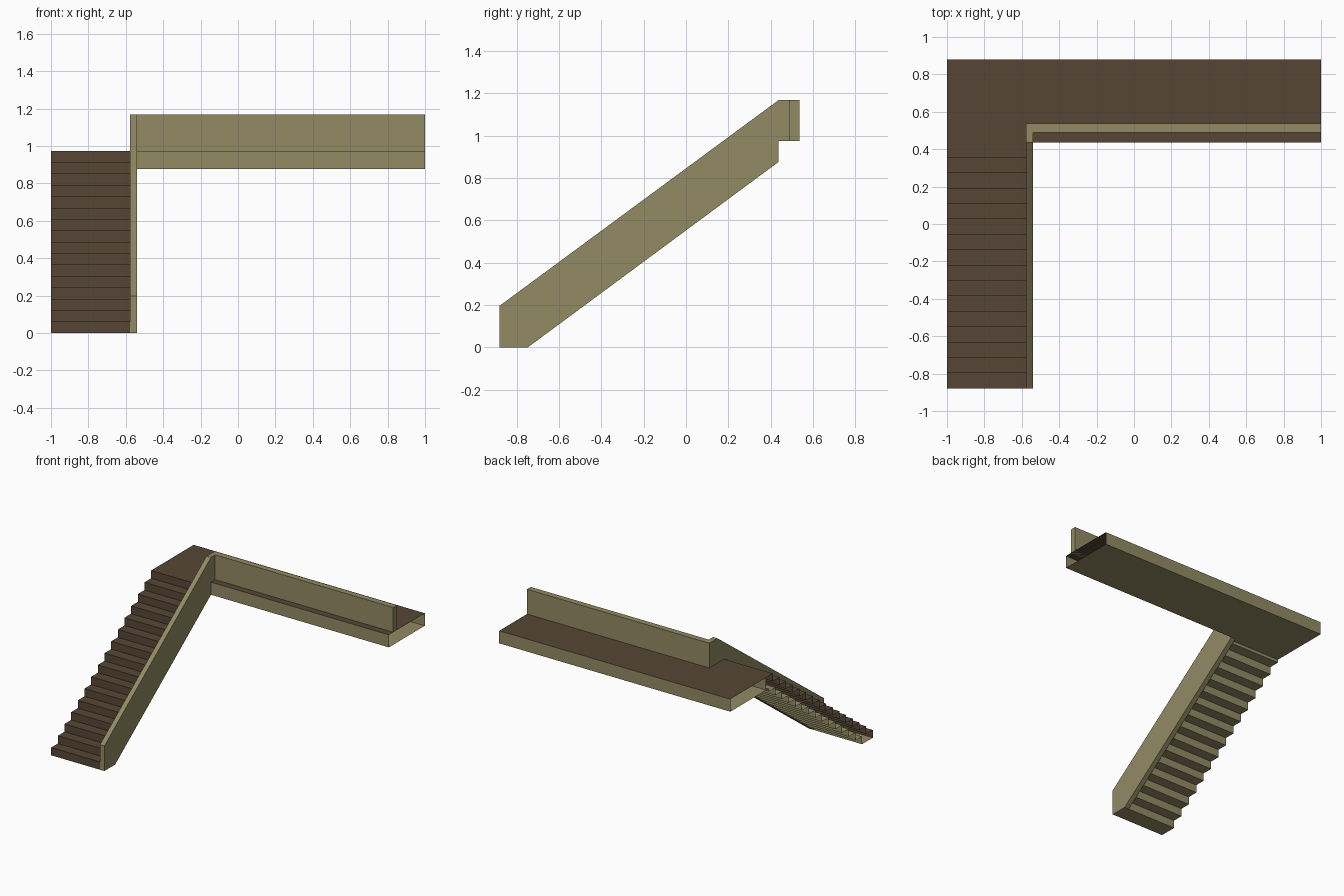
import bpy

if "Cube" in bpy.data.objects:
    bpy.data.objects.remove(bpy.data.objects["Cube"])

def material(name, rgb):
    m = bpy.data.materials.new(name)
    m.diffuse_color = (*rgb, 1)
    m.use_nodes = True
    m.node_tree.nodes["Principled BSDF"].inputs["Base Color"].default_value = m.diffuse_color
    return m

OLIVE = material("olive plaster", (0.288, 0.254, 0.127))
BROWN = material("dark brown wood", (0.093, 0.061, 0.036))

# Main dimensions
LEFT, RIGHT = -1.0, 1.0
WALL_IN, WALL_OUT = -0.578, -0.54      # stair side wall
FRONT, EDGE, BACK = -0.88, 0.437, 0.88  # stair foot, landing edge, rear
TOP, UNDER, RAIL = 0.974, 0.876, 1.168
PAR_IN, PAR_OUT = 0.49, 0.537          # parapet on the landing
STEPS = 16
RUN, RISE = (EDGE - FRONT) / STEPS, TOP / STEPS


def make(name, verts, faces, mat):
    me = bpy.data.meshes.new(name)
    me.from_pydata(verts, [], faces)
    me.materials.append(mat)
    ob = bpy.data.objects.new(name, me)
    bpy.context.collection.objects.link(ob)
    return ob


def sheet(name, path, x0, x1, mat):
    """Open sheet: a (y, z) path swept along x."""
    verts = [(x, y, z) for y, z in path for x in (x0, x1)]
    faces = [(2*i, 2*i + 1, 2*i + 3, 2*i + 2) for i in range(len(path) - 1)]
    return make(name, verts, faces, mat)


def solid(name, outline, x0, x1, mat):
    """Closed prism: a clockwise (y, z) outline swept along x."""
    n = len(outline)
    verts = [(x, y, z) for x in (x0, x1) for y, z in outline]
    faces = [(i, i + n, (i + 1) % n + n, (i + 1) % n) for i in range(n)]
    faces += [tuple(range(n)), tuple(reversed(range(n, 2*n)))]
    return make(name, verts, faces, mat)


# Treads and risers
path = [(FRONT, 0)]
for i in range(STEPS):
    path += [(FRONT + i*RUN, (i + 1)*RISE), (FRONT + (i + 1)*RUN, (i + 1)*RISE)]
sheet("stair_treads", path, LEFT, WALL_IN, BROWN)

# Stepped underside of the flight, offset below the treads
foot = EDGE - UNDER * RUN / RISE
path = [(FRONT, 0), (foot, 0)]
y, z = foot, 0
while y < EDGE - 1e-4:
    z = min(z + RISE, UNDER)
    path.append((y, z))
    y = min(y + RUN, EDGE)
    path.append((y, z))
sheet("stair_underside", path[::-1], LEFT, WALL_IN, OLIVE)

# Sloping side wall of the stairs, turning onto the landing
solid("stair_side_wall",
      [(FRONT, 0), (FRONT, 0.197), (EDGE, RAIL), (PAR_OUT, RAIL),
       (PAR_OUT, TOP), (EDGE, TOP), (EDGE, UNDER), (foot, 0)],
      WALL_IN, WALL_OUT, OLIVE)

# Landing: brown floor over an open-ended olive shell
sheet("landing_floor", [(EDGE, TOP), (BACK, TOP)], LEFT, RIGHT, BROWN)
sheet("landing_shell", [(BACK, TOP), (BACK, UNDER), (EDGE, UNDER), (EDGE, TOP)],
      LEFT, RIGHT, OLIVE)

# Parapet along the landing
solid("landing_parapet",
      [(PAR_IN, TOP), (PAR_IN, RAIL), (PAR_OUT, RAIL), (PAR_OUT, TOP)],
      WALL_OUT, RIGHT, OLIVE)
